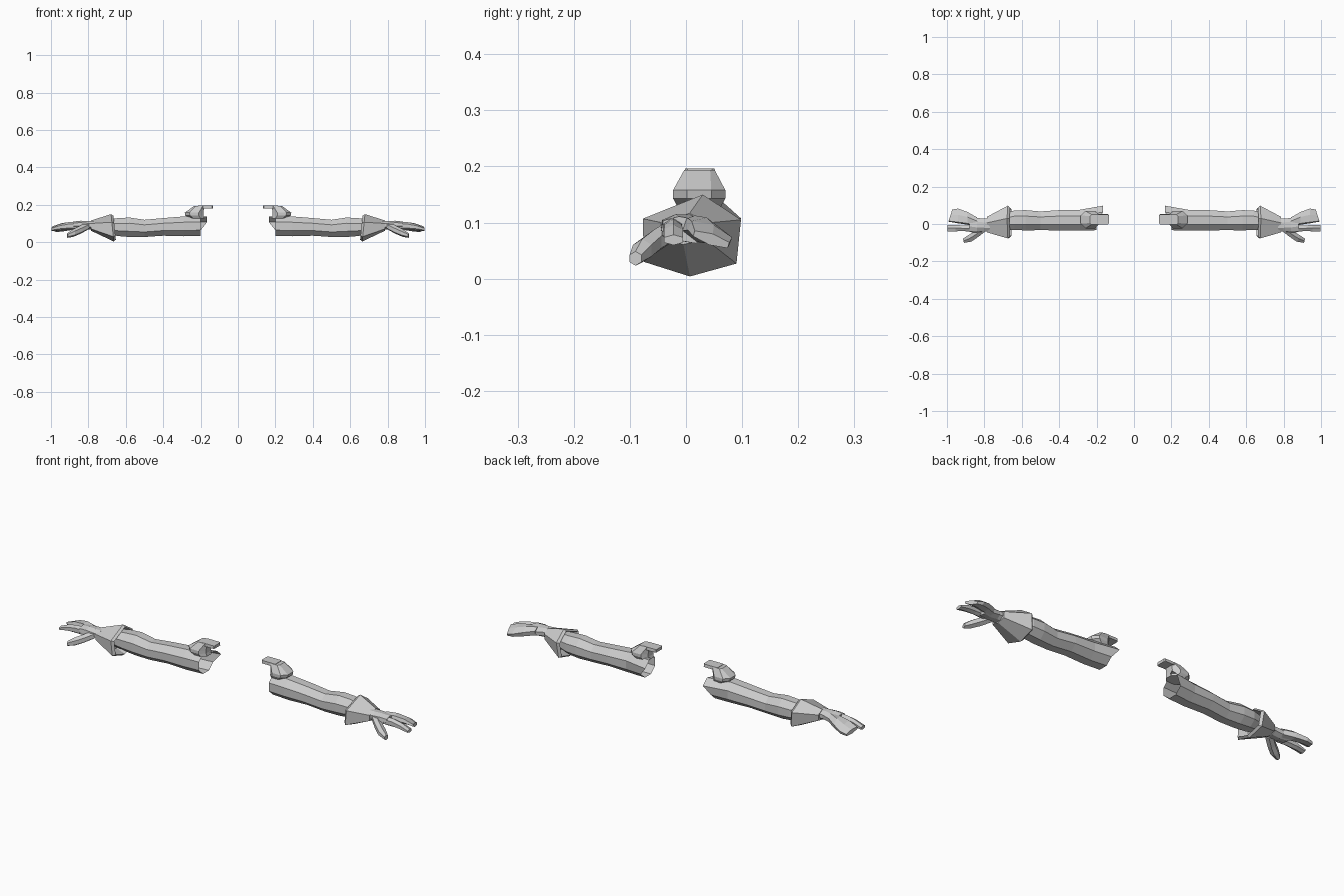
import bpy, bmesh, math
from mathutils import Vector, Matrix

cube = bpy.data.objects.get("Cube")
if cube:
    bpy.data.objects.remove(cube, do_unlink=True)

grey = bpy.data.materials.new("plain_grey")
grey.use_nodes = True
grey.diffuse_color = (0.6, 0.6, 0.6, 1)
grey.node_tree.nodes["Principled BSDF"].inputs["Base Color"].default_value = (0.6, 0.6, 0.6, 1)


def loft(name, rings, caps=(True, True)):
    """Skin a list of point rings and mirror the part to the other arm."""
    bm = bmesh.new()
    loops = [[bm.verts.new(p) for p in ring] for ring in rings]
    n = len(loops[0])
    for a, b in zip(loops, loops[1:]):
        for i in range(n):
            j = (i + 1) % n
            bm.faces.new((a[i], a[j], b[j], b[i]))
    for loop, cap in ((loops[0], caps[0]), (loops[-1], caps[1])):
        if cap:
            bm.faces.new(loop)
    bmesh.ops.recalc_face_normals(bm, faces=bm.faces)
    mesh = bpy.data.meshes.new(name)
    bm.to_mesh(mesh)
    bm.free()
    mesh.materials.append(grey)
    ob = bpy.data.objects.new(name, mesh)
    bpy.context.collection.objects.link(ob)
    ob.modifiers.new("other_side", 'MIRROR').use_mirror_merge = False
    return ob


def oval(x, y, z, ry, rz, n=8, tilt=0, yaw=0):
    """Flat-sided ring facing along x, tilted about x and turned about z."""
    turn = Matrix.Rotation(math.radians(yaw), 3, 'Z') @ Matrix.Rotation(math.radians(tilt), 3, 'X')
    k = 1 / math.cos(math.pi / n)
    angles = [2 * math.pi * (i + 0.5) / n for i in range(n)]
    return [Vector((x, y, z)) + turn @ Vector((0, ry * k * math.cos(a), rz * k * math.sin(a)))
            for a in angles]


# Arm: open at the shoulder, where the rear upper corner reaches inward
sections = [(0.20, 0.025, 0.086, 0.058, 0.052), (0.29, 0.02, 0.085, 0.056, 0.053),
            (0.40, 0.02, 0.082, 0.054, 0.047), (0.50, 0.017, 0.074, 0.05, 0.046),
            (0.58, 0.02, 0.08, 0.054, 0.052), (0.64, 0.02, 0.081, 0.052, 0.048),
            (0.72, 0.01, 0.085, 0.04, 0.036)]
arm = [oval(*s) for s in sections]
for p in arm[0]:
    if p.y > 0.03 and p.z > 0.07:
        p.x -= 0.035
        p.y += 0.015
loft("sleeve_arm", arm, (False, True))

# Flared glove cuff with a hollow rim
outline = [(0.007, 0.004), (0.09, 0.027), (0.098, 0.105), (0.03, 0.15), (-0.077, 0.107), (-0.075, 0.03)]
centre = Vector((0.01, 0.08))


def cuff_ring(x, scale, slant=0):
    pts = [centre + (Vector(p) - centre) * scale for p in outline]
    return [Vector((x + slant * (p.y - centre.y), p.x, p.y)) for p in pts]


wrist = [Vector((0.785, p.y * 0.48 - 0.008, 0.09 + (p.z - 0.08) * 0.38)) for p in cuff_ring(0, 1)]
loft("glove_cuff", [cuff_ring(0.70, 0.65), cuff_ring(0.66, 0.88, 0.1),
                    cuff_ring(0.672, 1, 0.1), wrist])

# Palm narrows at the wrist and widens to the knuckles
loft("palm", [oval(0.77, -0.006, 0.09, 0.036, 0.024), oval(0.80, -0.006, 0.091, 0.034, 0.023),
              oval(0.84, -0.006, 0.09, 0.038, 0.023, tilt=-8),
              oval(0.88, 0.002, 0.087, 0.045, 0.021, tilt=-10)])

# Three joined fingers spread into a drooping paddle
loft("joined_fingers", [oval(0.84, 0.012, 0.09, 0.022, 0.02, 6, -10),
                        oval(0.89, 0.03, 0.087, 0.032, 0.02, 6, -18),
                        oval(0.94, 0.043, 0.08, 0.039, 0.015, 6, -22),
                        oval(0.982, 0.045, 0.07, 0.034, 0.009, 6, -18, 18)])

# Separate index finger
loft("index_finger", [oval(0.85, -0.025, 0.088, 0.018, 0.019, 6),
                      oval(0.91, -0.023, 0.086, 0.015, 0.018, 6),
                      oval(0.955, -0.022, 0.08, 0.017, 0.014, 6),
                      oval(0.998, -0.022, 0.069, 0.017, 0.008, 6)])

# Thumb turns forward after leaving the palm
loft("thumb", [oval(0.805, -0.025, 0.086, 0.018, 0.018, 6, 0, -35),
               oval(0.845, -0.056, 0.066, 0.018, 0.019, 6, 0, -45),
               oval(0.88, -0.078, 0.05, 0.019, 0.018, 6, 0, -30),
               oval(0.912, -0.09, 0.036, 0.011, 0.011, 6, 0, -15)])


# Shoulder pad: a faceted cap on the upper arm
def pad_ring(z, x0, x1, y0, y1, c):
    return [Vector(p + (z,)) for p in ((x0, y0 + c), (x0 + c, y0), (x1 - c, y0), (x1, y0 + c),
                                       (x1, y1 - c), (x1 - c, y1), (x0 + c, y1), (x0, y1 - c))]


loft("shoulder_pad", [pad_ring(0.128, 0.18, 0.26, -0.015, 0.062, 0.02),
                      pad_ring(0.143, 0.185, 0.282, -0.023, 0.07, 0.025),
                      pad_ring(0.158, 0.185, 0.285, -0.023, 0.07, 0.025),
                      pad_ring(0.194, 0.18, 0.235, -0.003, 0.051, 0.008)])

# Strap reaching inward from the pad
loft("shoulder_strap", [pad_ring(0.181, 0.135, 0.215, -0.003, 0.053, 0.005),
                        pad_ring(0.196, 0.135, 0.215, -0.002, 0.051, 0.005)])
